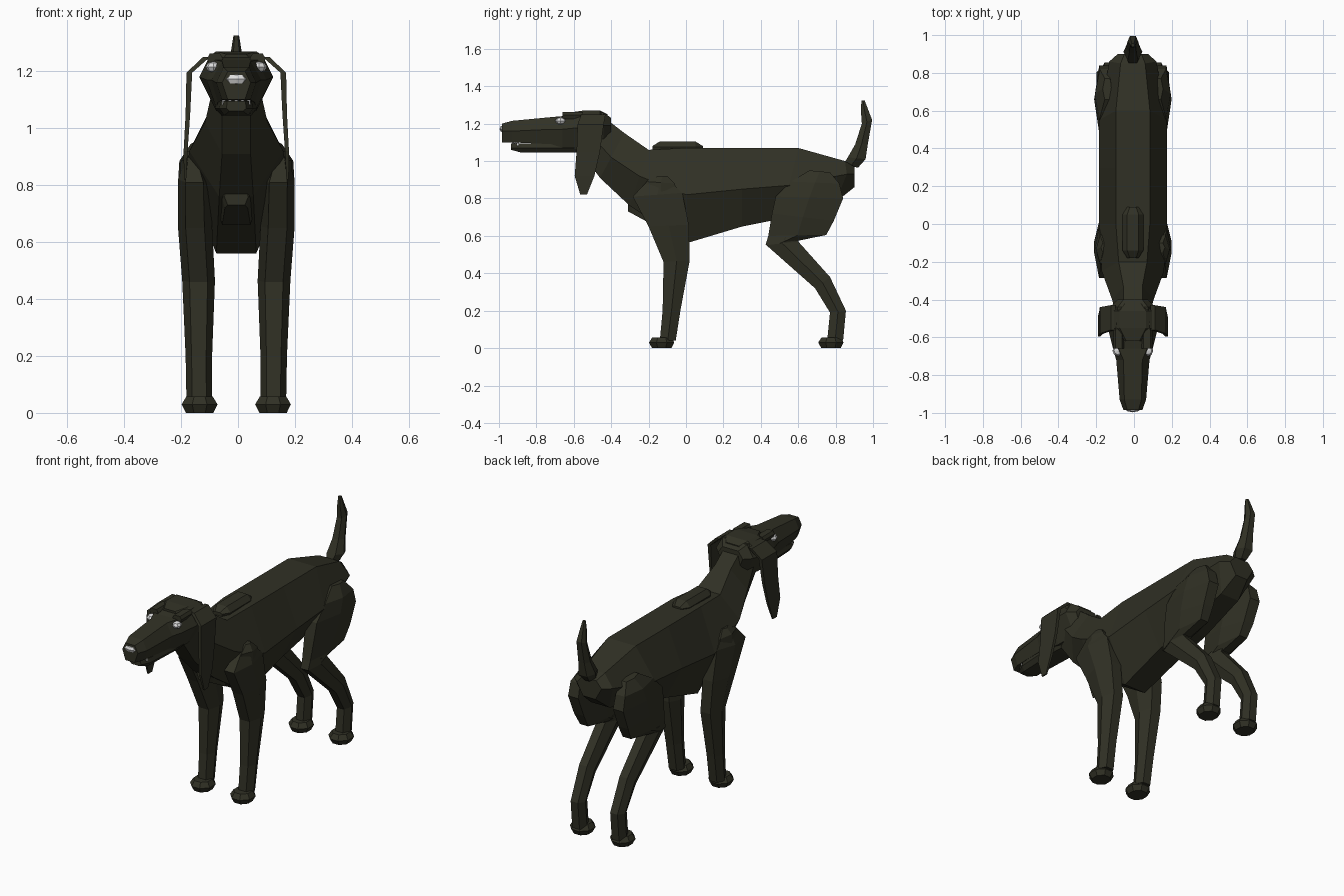
import bpy, bmesh, math
from mathutils import Vector

CX = -0.006  # symmetry plane


def material(name, rgb):
    m = bpy.data.materials.new(name)
    m.diffuse_color = (*rgb, 1)
    return m


COAT = material("dark olive coat", (0.030, 0.030, 0.018))
PALE = material("pale grey white", (0.72, 0.72, 0.72))


def finish(name, bm, mat):
    bmesh.ops.recalc_face_normals(bm, faces=bm.faces)
    me = bpy.data.meshes.new(name)
    bm.to_mesh(me)
    bm.free()
    me.materials.append(mat)
    ob = bpy.data.objects.new(name, me)
    bpy.context.scene.collection.objects.link(ob)
    return ob


def loft(name, rings, mat=COAT):
    """Skin a list of equal-length rings and cap both ends."""
    bm = bmesh.new()
    rs = [[bm.verts.new((x + CX, y, z)) for x, y, z in r] for r in rings]
    n = len(rs[0])
    for a, b in zip(rs, rs[1:]):
        for i in range(n):
            j = (i + 1) % n
            bm.faces.new((a[i], a[j], b[j], b[i]))
    bm.faces.new(rs[0])
    bm.faces.new(rs[-1])
    return finish(name, bm, mat)


def hexa(top, mid, bot, wt, wm, wb, x=0):
    """Six-sided section through three (y, z) points with half widths."""
    return [(x - wt, *top), (x + wt, *top), (x + wm, *mid),
            (x + wb, *bot), (x - wb, *bot), (x - wm, *mid)]


def limb(name, sections, side):
    """Sections: front (y, z), back (y, z), inner x, outer x."""
    rings = []
    for f, b, x0, x1 in sections:
        m = ((f[0] + b[0]) / 2, (f[1] + b[1]) / 2)
        w = (x1 - x0) / 2
        rings.append(hexa(f, m, b, w * .55, w, w * .55, side * (x0 + x1) / 2))
    return loft(name, rings)


def blob(name, loc, size, mat=COAT, seg=8, rows=4):
    bm = bmesh.new()
    bmesh.ops.create_uvsphere(bm, u_segments=seg, v_segments=rows, radius=1)
    for v in bm.verts:
        v.co = Vector((v.co.x * size[0] + loc[0] + CX,
                       v.co.y * size[1] + loc[1], v.co.z * size[2] + loc[2]))
    return finish(name, bm, mat)


# Torso and neck
loft("torso_and_neck", [hexa(*s) for s in [
    ((-.42, 1.22), (-.50, 1.13), (-.57, 1.06), .05, .085, .05),
    ((-.33, 1.15), (-.40, 1.02), (-.46, .91), .05, .11, .05),
    ((-.20, 1.06), (-.25, .92), (-.30, .76), .075, .165, .06),
    ((0, 1.07), (0, .82), (0, .56), .09, .18, .07),
    ((.30, 1.07), (.30, .85), (.30, .65), .09, .18, .075),
    ((.60, 1.07), (.55, .87), (.50, .69), .09, .18, .075),
    ((.85, 1.00), (.86, .93), (.80, .78), .065, .125, .06),
    ((.90, .97), (.90, .93), (.90, .86), .045, .08, .04)]])

# Breastbone and throat bumps
loft("breastbone", [hexa((y, t), (y, (t + b) / 2), (y, b), w, w * 1.4, w)
                    for y, t, b, w in [(-.31, .79, .73, .03), (-.29, .83, .72, .04),
                                       (-.18, .83, .66, .05)]])
blob("throat_bump", (-.005, -.43, .96), (.042, .035, .05), seg=6)

# Back hump
loft("back_hump", [hexa((y, t), (y, 1.075), (y, 1.04), w * .55, w, w * .8)
                   for y, t, w in [(-.18, 1.08, .03), (-.14, 1.105, .055),
                                   (.05, 1.105, .055), (.09, 1.08, .03)]])

# Head with muzzle
loft("head", [hexa((y, t), (y, m), (y, b), wt, wm, wb)
              for y, t, m, b, wt, wm, wb in [
    (-.40, 1.23, 1.19, 1.12, .05, .08, .05),
    (-.44, 1.26, 1.19, 1.07, .08, .12, .06),
    (-.56, 1.26, 1.18, 1.06, .09, .13, .07),
    (-.66, 1.24, 1.17, 1.07, .075, .105, .07),
    (-.72, 1.235, 1.17, 1.09, .05, .088, .065),
    (-.93, 1.215, 1.16, 1.10, .045, .07, .05),
    (-.985, 1.20, 1.16, 1.10, .03, .05, .03)]])
loft("skull_cap", [hexa((y, t), (y, t - .02), (y, 1.20), w * .7, w, w)
                   for y, t, w in [(-.42, 1.25, .06), (-.46, 1.27, .10),
                                   (-.55, 1.27, .10), (-.62, 1.26, .05)]])
loft("lower_jaw", [hexa((y, 1.095), (y, 1.07), (y, b), w * .9, w, w * .7)
                   for y, b, w in [(-.52, 1.05, .06), (-.60, 1.045, .075),
                                   (-.88, 1.045, .06), (-.935, 1.06, .035)]])

# Nose and front teeth
blob("nose", (0, -.975, 1.172), (.044, .022, .02), PALE)
for i in range(5):
    x = (i - 2) * .022
    blob("tooth_%d" % i, (x, -.925 + abs(x) * .6, 1.09), (.008, .008, .014),
         PALE, 5, 3)

for side, tag in ((1, "left"), (-1, "right")):
    # Eye and brow
    blob("eye_" + tag, (side * .08, -.67, 1.215), (.028, .03, .02), PALE)
    loft("brow_" + tag, [hexa((y, 1.262), (y, 1.245), (y, 1.225),
                              .018, .028, .02, side * .075)
                         for y in (-.66, -.56)])

    # Hanging ear: front y, back y, z, x centre, half thickness
    loft("ear_" + tag, [[(side * (x - h), f, z), (side * (x + h), f, z),
                         (side * (x + h), b, z), (side * (x - h), b, z)]
                        for f, b, z, x, h in [
        (-.56, -.43, 1.25, .105, .012), (-.58, -.44, 1.195, .165, .010),
        (-.585, -.46, 1.05, .17, .008), (-.595, -.49, .92, .178, .007),
        (-.565, -.53, .82, .18, .004)]])

    # Front leg and paw
    limb("front_leg_" + tag, [
        ((-.20, .90), (-.08, .89), .13, .18),
        ((-.285, .81), (-.02, .83), .09, .205),
        ((-.20, .65), (.015, .66), .085, .205),
        ((-.12, .46), (.02, .47), .075, .19),
        ((-.125, .20), (-.03, .20), .085, .178),
        ((-.14, .04), (-.055, .04), .085, .175)], side)
    blade = limb("shoulder_blade_" + tag, [
        ((-.15, .92), (-.10, .92), .12, .17),
        ((-.21, .89), (-.06, .88), .10, .195),
        ((-.24, .76), (-.02, .72), .09, .20)], side)

    # Thigh
    limb("thigh_" + tag, [
        ((.66, .95), (.77, .94), .11, .16),
        ((.56, .89), (.82, .88), .09, .20),
        ((.48, .81), (.84, .80), .085, .205),
        ((.46, .72), (.79, .68), .085, .20),
        ((.44, .60), (.75, .605), .09, .185),
        ((.425, .55), (.58, .57), .095, .18)], side)
    # Hind shank
    limb("hind_shank_" + tag, [
        ((.44, .58), (.62, .60), .09, .18),
        ((.43, .55), (.60, .57), .085, .18),
        ((.69, .32), (.77, .38), .085, .175),
        ((.77, .19), (.855, .20), .085, .17),
        ((.755, .04), (.84, .04), .085, .17)], side)

    # Paws: eight-sided tapered pads
    for label, y in (("front", -.13), ("hind", .775)):
        loft("%s_paw_%s" % (label, tag), [
            [(side * .129 + w * math.cos(a), y + w * 1.08 * math.sin(a), z)
             for a in [math.pi * (k + .5) / 4 for k in range(8)]]
            for w, z in [(.052, 0), (.068, .03), (.05, .058)]])

# Tail curving upward: front (y, z), back (y, z), inner and outer x
limb("tail", [
    ((.84, .98), (.92, .965), -.03, .03),
    ((.865, 1.02), (.96, 1.01), -.05, .05),
    ((.905, 1.09), (.972, 1.09), -.035, .035),
    ((.94, 1.20), (.995, 1.22), -.028, .028),
    ((.935, 1.27), (.972, 1.28), -.018, .018),
    ((.938, 1.325), (.955, 1.325), -.010, .010)], 1)
